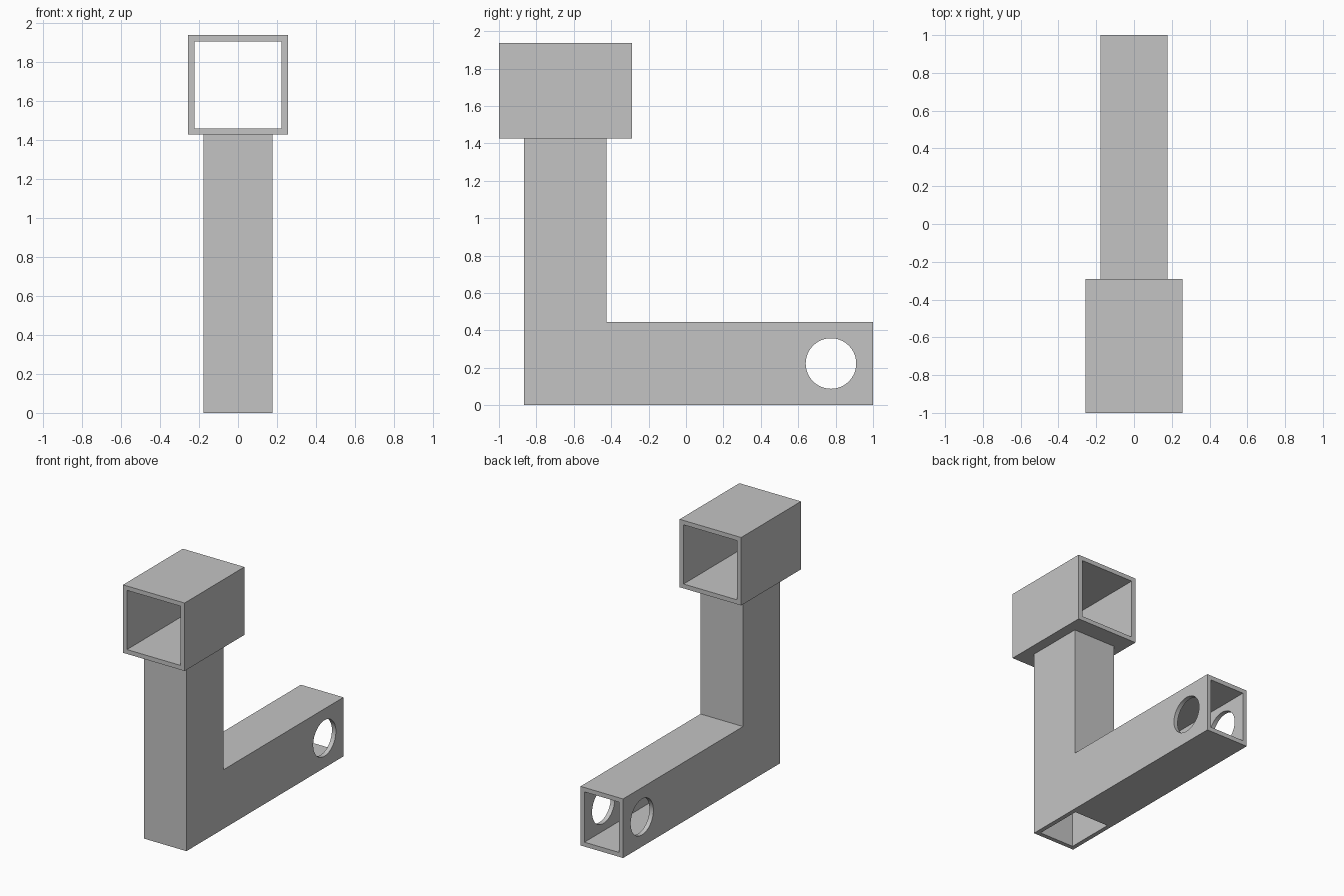
import bpy
import bmesh
from math import pi

if "Cube" in bpy.data.objects:
    bpy.data.objects.remove(bpy.data.objects["Cube"])

WALL = 0.033
HALF = 0.177                      # half width of post and arm
FRONT, INNER, BACK = -0.865, -0.425, 1.0
ARM_TOP, POST_TOP, TOP = 0.444, 1.427, 1.938
SLEEVE_HALF, SLEEVE_BACK = 0.256, -0.29

grey = bpy.data.materials.new("plain grey")
grey.use_nodes = True
grey.diffuse_color = (0.55, 0.55, 0.55, 1)
grey.node_tree.nodes["Principled BSDF"].inputs["Base Color"].default_value = grey.diffuse_color


def prism(name, profile, x0, x1):
    """Extrude a (y, z) outline along x."""
    bm = bmesh.new()
    face = bm.faces.new([bm.verts.new((x0, y, z)) for y, z in profile])
    grown = bmesh.ops.extrude_face_region(bm, geom=[face])["geom"]
    verts = [v for v in grown if isinstance(v, bmesh.types.BMVert)]
    bmesh.ops.translate(bm, verts=verts, vec=(x1 - x0, 0, 0))
    bmesh.ops.recalc_face_normals(bm, faces=bm.faces)
    mesh = bpy.data.meshes.new(name)
    bm.to_mesh(mesh)
    bm.free()
    mesh.materials.append(grey)
    obj = bpy.data.objects.new(name, mesh)
    bpy.context.collection.objects.link(obj)
    return obj


def box(name, half, y0, y1, z0, z1):
    return prism(name, [(y0, z0), (y1, z0), (y1, z1), (y0, z1)], -half, half)


def cut(obj, cutter):
    """Subtract the cutter, then discard it."""
    cutter.hide_render = True
    mod = obj.modifiers.new("cut", "BOOLEAN")
    mod.operation, mod.solver, mod.object = "DIFFERENCE", "EXACT", cutter
    bpy.ops.object.select_all(action="DESELECT")
    bpy.context.view_layer.objects.active = obj
    obj.select_set(True)
    bpy.ops.object.modifier_apply(modifier=mod.name)
    bpy.data.objects.remove(cutter)


# L-shaped body: upright post and rearward arm
bracket = prism("post_and_arm", [(FRONT, 0), (BACK, 0), (BACK, ARM_TOP), (INNER, ARM_TOP),
                                 (INNER, POST_TOP), (FRONT, POST_TOP)], -HALF, HALF)

# Hollow post, open below, and hollow arm, open at the back
cut(bracket, box("post_cavity", HALF - WALL, FRONT + WALL, INNER - WALL, -0.1, POST_TOP + 0.1))
cut(bracket, box("arm_cavity", HALF - WALL, INNER, BACK + 0.1, WALL, ARM_TOP - WALL))

# Round pin hole through both arm sides
bpy.ops.mesh.primitive_cylinder_add(vertices=64, radius=0.135, depth=1,
                                    location=(0, 0.775, 0.223), rotation=(0, pi / 2, 0))
pin = bpy.context.object
pin.name = "pin_hole"
pin.data.materials.append(grey)
cut(bracket, pin)

# Square sleeve on top, open front and back
sleeve = box("top_sleeve", SLEEVE_HALF, -1, SLEEVE_BACK, POST_TOP, TOP)
cut(sleeve, box("sleeve_cavity", SLEEVE_HALF - WALL, -1.1, SLEEVE_BACK + 0.1,
                POST_TOP + WALL, TOP - WALL))

# Smooth hole walls, crisp edges elsewhere
bpy.ops.object.select_all(action="DESELECT")
bracket.select_set(True)
bpy.context.view_layer.objects.active = bracket
bpy.ops.object.shade_smooth_by_angle(angle=pi / 6)
